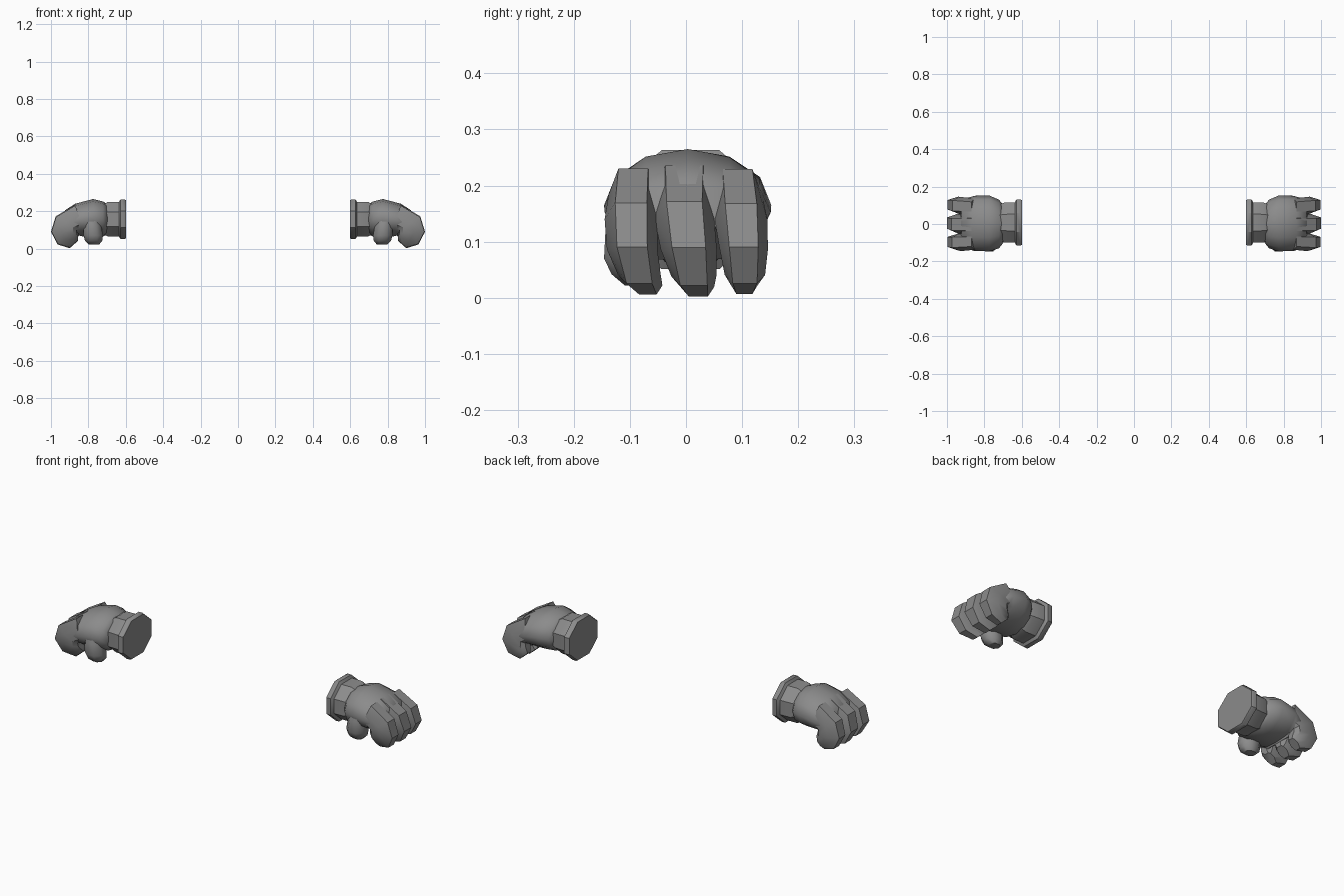
import bpy, bmesh, math
from mathutils import Vector

if "Cube" in bpy.data.objects:
    bpy.data.objects.remove(bpy.data.objects["Cube"])

grey = bpy.data.materials.new("glove grey")
grey.diffuse_color = (0.26, 0.26, 0.26, 1)
grey.use_nodes = True
grey.node_tree.nodes["Principled BSDF"].inputs["Base Color"].default_value = grey.diffuse_color


def loft(name, rings, angle=35):
    """Skin a list of equal-length point rings, cap both ends, mirror to the other hand."""
    bm = bmesh.new()
    vs = [[bm.verts.new(p) for p in r] for r in rings]
    n = len(vs[0])
    for a, b in zip(vs, vs[1:]):
        for i in range(n):
            j = (i + 1) % n
            bm.faces.new((a[i], a[j], b[j], b[i]))
    bm.faces.new(vs[0])
    bm.faces.new(vs[-1])
    bmesh.ops.recalc_face_normals(bm, faces=bm.faces)
    me = bpy.data.meshes.new(name)
    bm.to_mesh(me)
    bm.free()
    me.materials.append(grey)
    ob = bpy.data.objects.new(name, me)
    bpy.context.collection.objects.link(ob)
    bpy.ops.object.select_all(action='DESELECT')
    ob.select_set(True)
    bpy.context.view_layer.objects.active = ob
    bpy.ops.object.shade_smooth_by_angle(angle=math.radians(angle))
    m = ob.modifiers.new("mirror", 'MIRROR')
    m.use_mirror_merge = False
    return ob


def oval(top, bottom, cy, hy, n, phase=0.0):
    """Upright or tilted oval ring between a top and a bottom (x, z) point."""
    t, b = Vector((top[0], cy, top[1])), Vector((bottom[0], cy, bottom[1]))
    c, h = (t + b) / 2, (t - b) / 2
    return [c + h * math.cos(a) + Vector((0, hy * math.sin(a), 0))
            for a in (2 * math.pi * i / n + phase for i in range(n))]


# cuff: flat-topped octagon with a flange
k = 1 / math.cos(math.pi / 8)
cuff = [(0.60, 0.102, 0.120), (0.607, 0.106, 0.124), (0.628, 0.106, 0.124),
        (0.637, 0.093, 0.108), (0.695, 0.093, 0.106), (0.72, 0.08, 0.095)]
loft("cuff", [oval((x, 0.157 + hz * k), (x, 0.157 - hz * k), 0.008, hy * k, 8, math.pi / 8)
              for x, hz, hy in cuff])

# back of the hand and palm
hand = [((0.698, 0.238), (0.698, 0.075), 0.0, 0.100),
        ((0.722, 0.252), (0.722, 0.065), 0.0, 0.130),
        ((0.775, 0.265), (0.770, 0.065), 0.003, 0.149),
        ((0.870, 0.240), (0.830, 0.065), 0.003, 0.148),
        ((0.925, 0.205), (0.850, 0.070), 0.003, 0.138),
        ((0.935, 0.130), (0.855, 0.065), 0.003, 0.125)]
loft("hand", [oval(t, b, cy, hy, 12) for t, b, cy, hy in hand], 50)

# three curled fingers share one side profile of outer and inner points
profile = [((0.870, 0.236), (0.830, 0.12)), ((0.975, 0.172), (0.865, 0.10)),
           ((1.000, 0.090), (0.862, 0.08)), ((0.965, 0.022), (0.855, 0.06)),
           ((0.900, 0.002), (0.855, 0.042))]
section = [(0, 0.60), (0.42, 1.0), (0.85, 0.85), (1, 0.45)]
fingers = {
    "front_finger": (0.96, [(-.094, .044), (-.098, .047), (-.096, .045), (-.083, .038), (-.068, .026)]),
    "middle_finger": (1.0, [(-.003, .056), (-.003, .053), (.005, .050), (.014, .040), (.022, .028)]),
    "back_finger": (0.95, [(.092, .044), (.098, .047), (.103, .043), (.105, .036), (.104, .024)]),
}
for name, (scale, widths) in fingers.items():
    rings = []
    for (o, i), (cy, hw) in zip(profile, widths):
        half = []
        for t, w in section:
            x, z = (o[q] + (i[q] - o[q]) * t for q in (0, 1))
            x, z = 0.86 + (x - 0.86) * min(1, scale + 0.02), 0.10 + (z - 0.10) * scale
            half.append((x, z, w * hw))
        rings.append([(x, cy + w, z) for x, z, w in half] +
                     [(x, cy - w, z) for x, z, w in reversed(half)])
    loft(name, rings, 35)

# thumb hanging on the front side
thumb = [(0.185, 0.785, -.085, .040, .045), (0.130, 0.780, -.095, .052, .052),
         (0.070, 0.774, -.098, .056, .052), (0.042, 0.772, -.092, .050, .044),
         (0.022, 0.770, -.085, .030, .026)]
loft("thumb", [[(cx + hx * math.cos(a), cy + hy * math.sin(a), z)
                for a in (math.pi * (i + 0.5) / 4 for i in range(8))]
               for z, cx, cy, hx, hy in thumb], 50)
